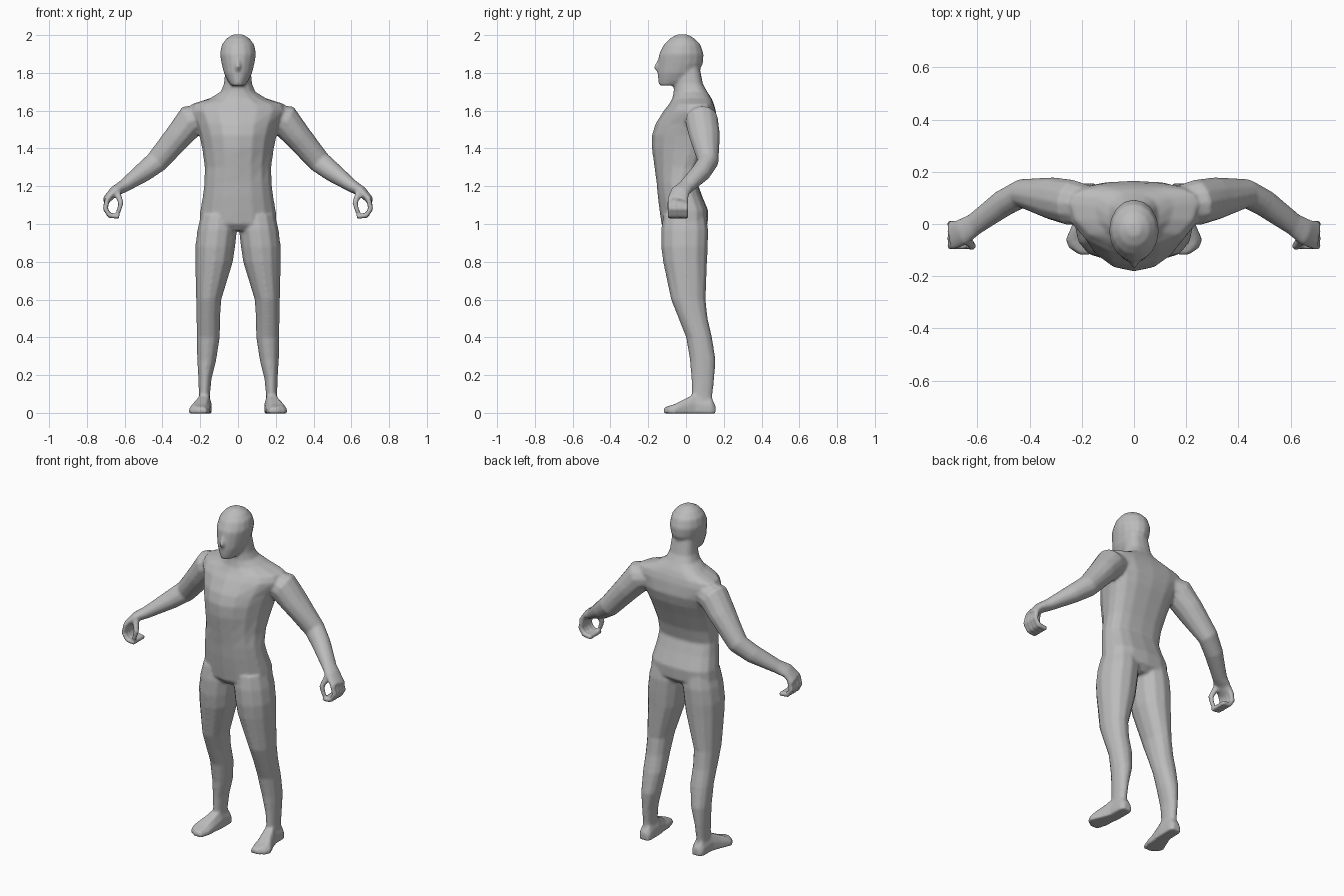
import bpy, bmesh, math
from mathutils import Vector

bm = bmesh.new()


def loft(rings):
    """Skin a closed tube through equal-sized rings of points."""
    rows = [[bm.verts.new(p) for p in r] for r in rings]
    n = len(rows[0])
    faces = [bm.faces.new((a[i], a[(i + 1) % n], b[(i + 1) % n], b[i]))
             for a, b in zip(rows, rows[1:]) for i in range(n)]
    faces += [bm.faces.new(rows[0][::-1]), bm.faces.new(rows[-1])]
    bmesh.ops.recalc_face_normals(bm, faces=faces)


def level(z, cx, hw, front, back, mid=None, boxy=1.0, n=16):
    """Horizontal oval ring; mid is the y of its widest point."""
    mid = (front + back) / 2 if mid is None else mid
    pts = []
    for i in range(n):
        a = 2 * math.pi * i / n
        c, s = math.cos(a), math.sin(a)
        p = boxy if s > 0 else 1.0
        x = math.copysign(abs(c) ** p, c) * hw
        y = math.copysign(abs(s) ** p, s) * ((back - mid) if s > 0 else (mid - front))
        pts.append(Vector((cx + x, mid + y, z)))
    return pts


def tube(path, side, n=10):
    """Limb along (x, y, z, thickness, y radius) stations."""
    c = [Vector((p[0] * side, p[1], p[2])) for p in path]
    rings = []
    for i, p in enumerate(path):
        t = (c[min(i + 1, len(c) - 1)] - c[max(i - 1, 0)]).normalized()
        v = Vector((0, 1, 0))
        v = (v - t * v.dot(t)).normalized()
        u = t.cross(v)
        rings.append([c[i] + u * p[3] * math.cos(2 * math.pi * k / n)
                      + v * p[4] * math.sin(2 * math.pi * k / n) for k in range(n)])
    loft(rings)


# torso and neck: z, half width, front y, back y, y of widest point
torso = [(.965, .10, -.10, .08, 0), (1.0, .205, -.13, .115, 0), (1.07, .20, -.14, .118, 0),
         (1.15, .186, -.15, .085, -.02), (1.22, .178, -.156, .06, -.03),
         (1.30, .176, -.167, .08, -.01), (1.40, .19, -.181, .12, .02),
         (1.47, .205, -.181, .15, .04), (1.53, .225, -.162, .166, .06),
         (1.60, .26, -.118, .158, .08), (1.635, .245, -.09, .148, .08),
         (1.665, .15, -.073, .135, .07), (1.70, .092, -.066, .113, .03),
         (1.74, .075, -.064, .09, .02), (1.84, .065, -.05, .07, .01)]
loft([level(z, 0, w, f, b, m, .75) for z, w, f, b, m in torso])

# head
head = [(1.733, .036, -.142, -.03), (1.76, .056, -.148, .04), (1.80, .075, -.151, .066),
        (1.85, .087, -.148, .09), (1.90, .096, -.143, .094), (1.95, .086, -.117, .077),
        (1.983, .06, -.085, .045), (2.004, .025, -.045, .005)]
loft([level(z, 0, w, f, b) for z, w, f, b in head])

# nose
loft([level(z, 0, w, f, -.10, n=8) for z, w, f in
      [(1.885, .008, -.143), (1.83, .019, -.172), (1.81, .014, -.16)]])

# legs: z, inner x, outer x, front y, back y
leg = [(1.05, .01, .195, -.12, .105), (.97, .005, .215, -.132, .118), (.88, .015, .226, -.132, .116),
       (.80, .027, .226, -.122, .112), (.60, .088, .222, -.08, .104), (.50, .095, .22, -.04, .115),
       (.40, .096, .219, .0, .138), (.28, .115, .216, .02, .157), (.18, .14, .21, .028, .15),
       (.10, .148, .207, .03, .141), (.04, .15, .207, .03, .14)]
# feet: y, centre x, half width, height
foot = [(.156, .175, .025, .04), (.135, .176, .037, .075), (.05, .178, .038, .10),
        (0, .19, .045, .076), (-.06, .205, .056, .046), (-.09, .204, .046, .037),
        (-.118, .188, .022, .027)]
sole = [(-1, -.08), (-1, .5), (-.6, 1), (.6, 1), (1, .5), (1, -.08)]
# arms down to the knuckles: x, y, z, thickness, y radius
arm = [(.17, .07, 1.565, .07, .075), (.245, .083, 1.55, .087, .088), (.315, .098, 1.465, .073, .082),
       (.43, .117, 1.33, .061, .056), (.50, .08, 1.275, .053, .053), (.61, .0, 1.197, .034, .044),
       (.655, -.03, 1.172, .028, .052), (.70, -.045, 1.125, .02, .057)]
thumb = [(.64, -.06, 1.165, .02, .02), (.619, -.085, 1.11, .015, .017), (.634, -.085, 1.062, .013, .013)]
finger = [(.69, 1.135), (.703, 1.08), (.68, 1.045), (.628, 1.04)]

for s in (1, -1):
    loft([level(z, s * (a + b) / 2, (b - a) / 2, f, k, boxy=.9, n=12) for z, a, b, f, k in leg])
    loft([[Vector((s * (cx + u * w), y, max(v * h, -.004))) for u, v in sole]
          for y, cx, w, h in foot])
    tube(arm, s, 12)
    tube(thumb, s, 8)
    for y in (-.084, -.056, -.028, 0):
        tube([(x, y, z, .015, .0145) for x, z in finger], s, 8)

mesh = bpy.data.meshes.new("body")
bm.to_mesh(mesh)
bm.free()
body = bpy.data.objects.new("body", mesh)
bpy.context.collection.objects.link(body)

# one plain grey skin
skin = bpy.data.materials.new("plain grey")
skin.diffuse_color = (.5, .5, .5, 1)
mesh.materials.append(skin)

# fuse the parts into one continuous skin and soften the joins
fuse = body.modifiers.new("fuse", 'REMESH')
fuse.mode = 'VOXEL'
fuse.voxel_size = .008
fuse.use_smooth_shade = True
soften = body.modifiers.new("soften", 'SMOOTH')
soften.factor = .5
soften.iterations = 5
